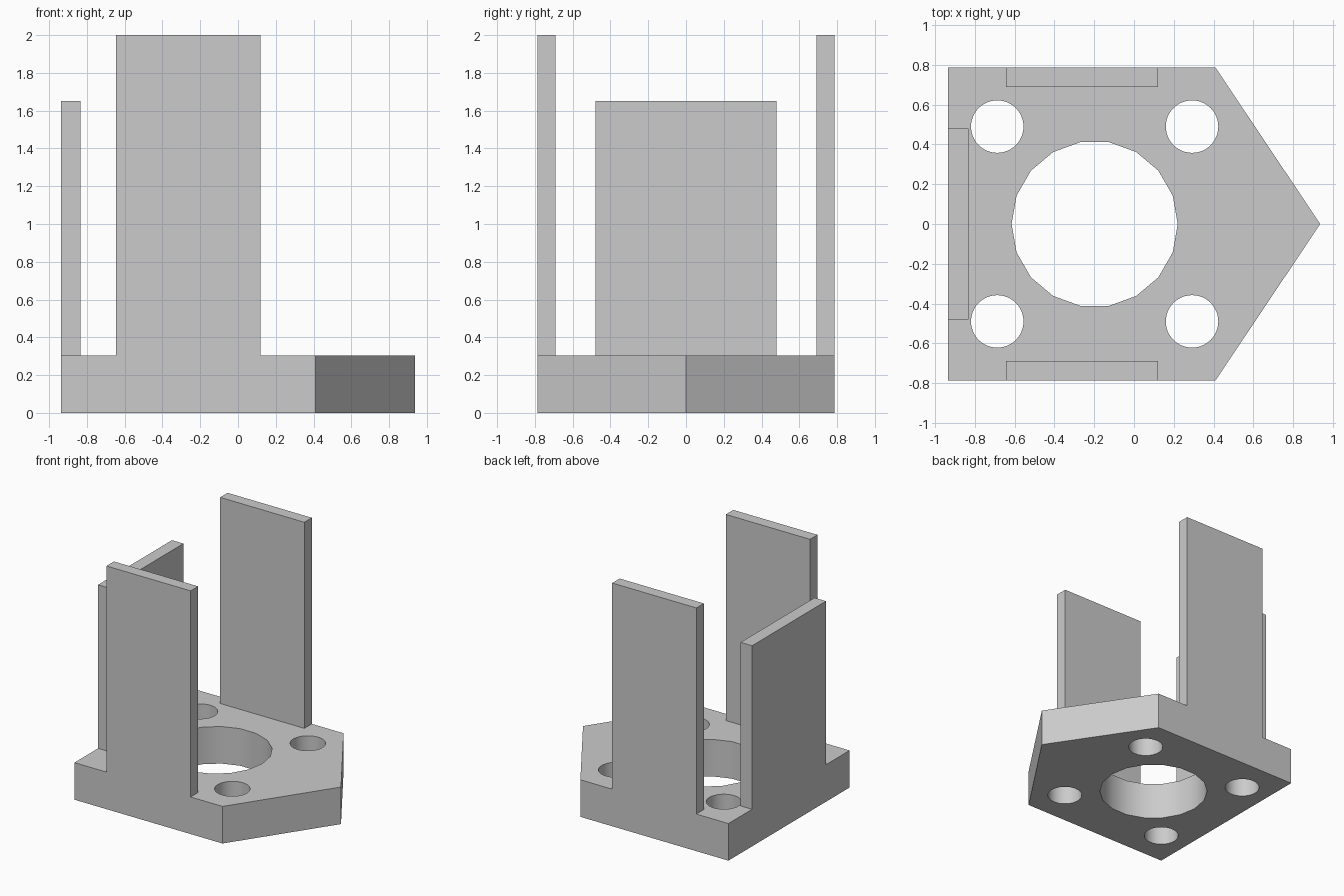
import bpy, bmesh, math

cube = bpy.data.objects.get("Cube")
if cube:
    bpy.data.objects.remove(cube, do_unlink=True)

GREY = (0.6, 0.6, 0.6, 1)
BASE_H = 0.305

mat = bpy.data.materials.new("plain_grey")
mat.use_nodes = True
mat.diffuse_color = GREY
mat.node_tree.nodes["Principled BSDF"].inputs["Base Color"].default_value = GREY


def prism(name, outline, z0, z1):
    """Extrude a flat outline from z0 up to z1."""
    bm = bmesh.new()
    face = bm.faces.new([bm.verts.new((x, y, z0)) for x, y in outline])
    up = bmesh.ops.extrude_face_region(bm, geom=[face])["geom"]
    bmesh.ops.translate(bm, vec=(0, 0, z1 - z0),
                        verts=[g for g in up if isinstance(g, bmesh.types.BMVert)])
    bmesh.ops.recalc_face_normals(bm, faces=bm.faces)
    mesh = bpy.data.meshes.new(name)
    bm.to_mesh(mesh)
    bm.free()
    mesh.materials.append(mat)
    obj = bpy.data.objects.new(name, mesh)
    bpy.context.collection.objects.link(obj)
    return obj


def rect(x0, x1, y0, y1):
    return [(x0, y0), (x1, y0), (x1, y1), (x0, y1)]


def circle(cx, cy, r, sides):
    turns = [2 * math.pi * i / sides for i in range(sides)]
    return [(cx + r * math.cos(a), cy + r * math.sin(a)) for a in turns]


def activate(obj):
    bpy.ops.object.select_all(action="DESELECT")
    obj.select_set(True)
    bpy.context.view_layer.objects.active = obj


# Pointed base plate
base = prism("base_plate", [(-0.937, -0.787), (0.41, -0.787), (0.937, 0),
                            (0.41, 0.787), (-0.937, 0.787)], 0, BASE_H)

# Large centre bore and four bolt holes
holes = [circle(-0.198, 0, 0.418, 18)]
holes += [circle(x, y, 0.132, 48) for x in (-0.688, 0.292) for y in (-0.49, 0.49)]
for outline in holes:
    cutter = prism("hole_cutter", outline, -0.1, BASE_H + 0.1)
    cutter.hide_render = True
    activate(base)
    mod = base.modifiers.new("hole", "BOOLEAN")
    mod.operation = "DIFFERENCE"
    mod.solver = "EXACT"
    mod.object = cutter
    bpy.ops.object.modifier_apply(modifier=mod.name)
    bpy.data.objects.remove(cutter, do_unlink=True)
activate(base)
bpy.ops.object.shade_smooth_by_angle(angle=math.radians(30))

# Tall side walls and the shorter end wall
for name, s in (("front_wall", -1), ("back_wall", 1)):
    y0, y1 = sorted((s * 0.69, s * 0.787))
    prism(name, rect(-0.645, 0.12, y0, y1), BASE_H, 2)
prism("end_wall", rect(-0.937, -0.833, -0.48, 0.48), BASE_H, 1.65)
